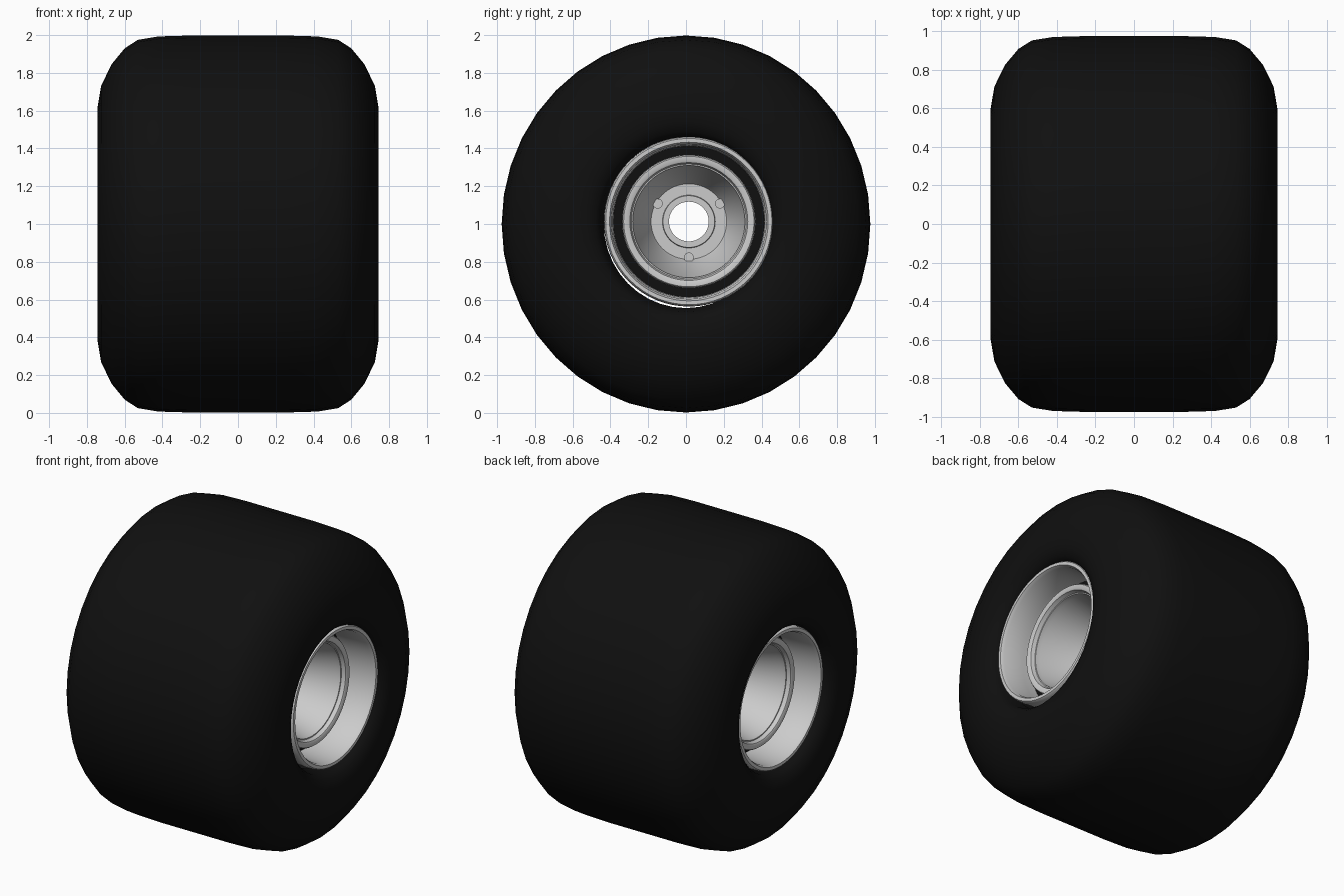
import bpy, bmesh, math
from mathutils import Matrix

if "Cube" in bpy.data.objects:
    bpy.data.objects.remove(bpy.data.objects["Cube"])

RUBBER = bpy.data.materials.new("black_rubber")
RUBBER.diffuse_color = (0.005, 0.005, 0.005, 1)
RUBBER.use_nodes = True
RUBBER.node_tree.nodes["Principled BSDF"].inputs["Base Color"].default_value = RUBBER.diffuse_color
AXLE = (0, 0.015, 1.013)


def finish(name, bm, centre, material=None, angle=35):
    bmesh.ops.recalc_face_normals(bm, faces=bm.faces)
    mesh = bpy.data.meshes.new(name)
    bm.to_mesh(mesh)
    bm.free()
    ob = bpy.data.objects.new(name, mesh)
    ob.location = centre
    bpy.context.collection.objects.link(ob)
    if material:
        mesh.materials.append(material)
    bpy.ops.object.select_all(action='DESELECT')
    ob.select_set(True)
    bpy.context.view_layer.objects.active = ob
    bpy.ops.object.shade_smooth_by_angle(angle=math.radians(angle))
    return ob


def lathe(name, profile, centre, segments=64, material=None, angle=35, scale_y=1):
    """Spin an (x, radius) profile about the x axis."""
    bm = bmesh.new()
    rings = []
    for i in range(segments):
        a = 2 * math.pi * i / segments
        rings.append([bm.verts.new((x, r * math.cos(a) * scale_y, r * math.sin(a)))
                      for x, r in profile])
    for i in range(segments):
        p, q = rings[i], rings[(i + 1) % segments]
        for j in range(len(profile) - 1):
            bm.faces.new((p[j], p[j + 1], q[j + 1], q[j]))
    return finish(name, bm, centre, material, angle)


def both_sides(half):
    """Mirror a half profile running from the middle outwards."""
    return [(-x, r) for x, r in reversed(half)] + half


# Tyre: tread, rounded shoulder, sidewall and bead
tyre_half = [(0.0, 1.0), (0.25, 0.998), (0.42, 0.993), (0.53, 0.975), (0.60, 0.93),
             (0.67, 0.845), (0.725, 0.73), (0.745, 0.61), (0.74, 0.54),
             (0.72, 0.49), (0.69, 0.465), (0.60, 0.445)]
lathe("tyre", both_sides(tyre_half[1:]), (0, 0, 1), 40, RUBBER, 60, 0.978)

# Hub bore through the whole wheel
lathe("axle_bore", [(-0.23, 0.105), (0.23, 0.105)], AXLE)

# Rim parts, the same on each side
barrel = [(0.47, 0.40), (0.54, 0.402), (0.68, 0.41), (0.70, 0.42),
          (0.70, 0.44), (0.69, 0.447), (0.66, 0.45), (0.58, 0.445)]
dish = [(0.23, 0.105), (0.23, 0.137), (0.215, 0.14), (0.215, 0.20), (0.24, 0.212),
        (0.50, 0.293), (0.53, 0.297), (0.53, 0.304), (0.555, 0.312), (0.56, 0.32),
        (0.56, 0.345), (0.55, 0.352), (0.46, 0.353)]
groove = [(0.47, 0.35), (0.47, 0.402)]

for side, label in ((1, "right"), (-1, "left")):
    def flip(profile):
        return [(side * x, r) for x, r in profile]
    lathe("rim_lip_" + label, flip(barrel), AXLE)
    lathe("wheel_dish_" + label, flip(dish), AXLE)
    lathe("rim_groove_" + label, flip(groove), AXLE, material=RUBBER)

    # Three bolts around the hub
    bm = bmesh.new()
    for deg in (30, 150, 270):
        a = math.radians(deg)
        place = (Matrix.Translation((side * 0.22, 0.19 * math.cos(a), 0.19 * math.sin(a)))
                 @ Matrix.Rotation(math.pi / 2, 4, 'Y'))
        bmesh.ops.create_cone(bm, cap_ends=True, segments=20, radius1=0.026,
                              radius2=0.026, depth=0.03, matrix=place)
    finish("hub_bolts_" + label, bm, AXLE)
